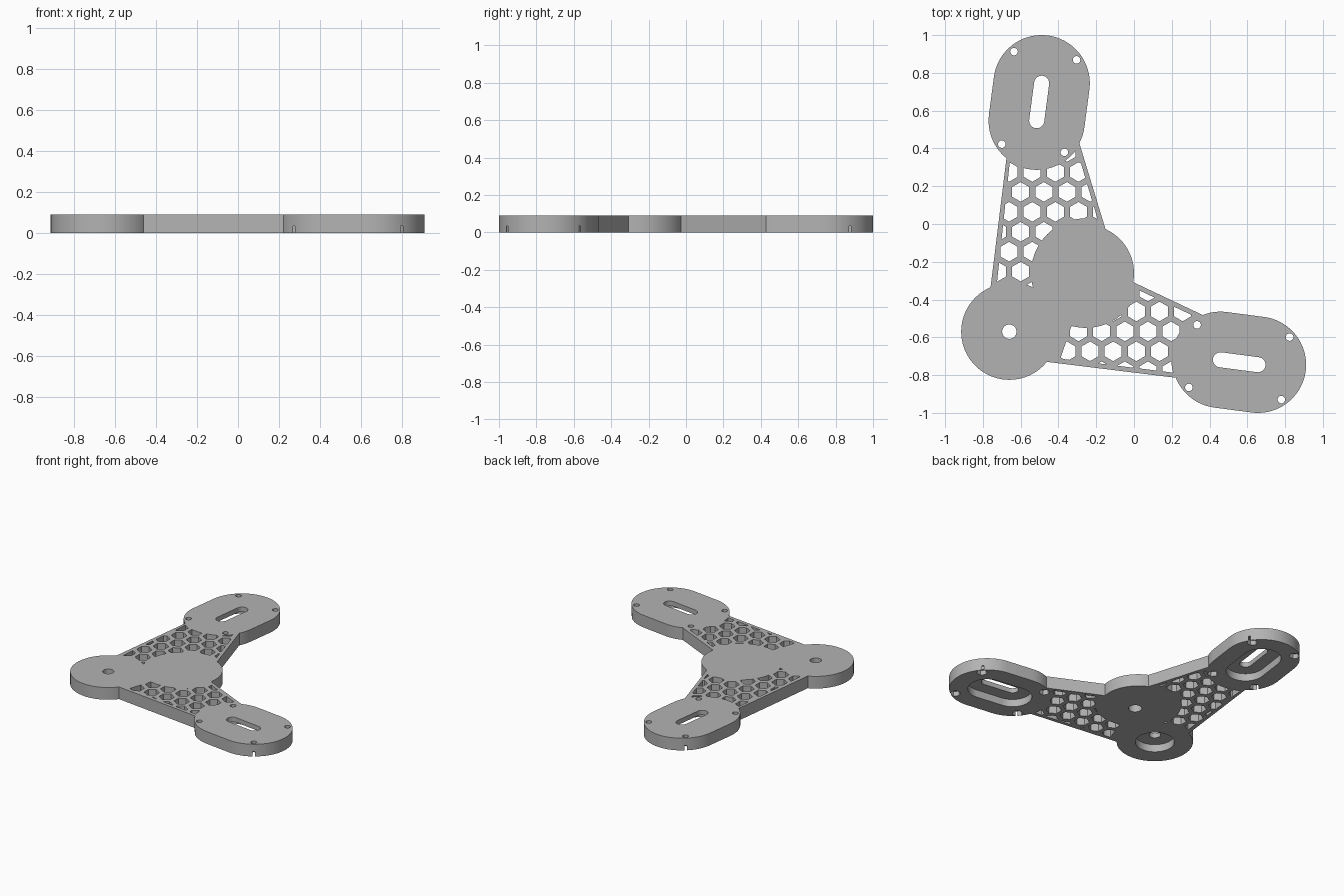
import bpy, bmesh, math
from mathutils import Vector

cube = bpy.data.objects.get("Cube")
if cube:
    bpy.data.objects.remove(cube, do_unlink=True)

T = 0.09                                  # plate thickness
R = 0.255                                 # radius of the rounded pads
TILT = math.radians(7.5)
PIVOT, HUB = Vector((-0.66, -0.57)), Vector((-0.255, -0.26))
# each pad: centre and long direction
PADS = [(Vector((-0.502, 0.646)), Vector((math.sin(TILT), math.cos(TILT)))),
        (Vector((0.557, -0.732)), Vector((math.cos(TILT), -math.sin(TILT))))]


def prisms(name, outlines, z0, z1):
    """One object holding an upright prism for each outline."""
    bm = bmesh.new()
    for pts in outlines:
        face = bm.faces.new([bm.verts.new((p[0], p[1], z0)) for p in pts])
        ext = bmesh.ops.extrude_face_region(bm, geom=[face])
        top = [v for v in ext["geom"] if isinstance(v, bmesh.types.BMVert)]
        bmesh.ops.translate(bm, verts=top, vec=(0, 0, z1 - z0))
    bmesh.ops.recalc_face_normals(bm, faces=bm.faces[:])
    mesh = bpy.data.meshes.new(name)
    bm.to_mesh(mesh)
    bm.free()
    obj = bpy.data.objects.new(name, mesh)
    bpy.context.collection.objects.link(obj)
    return obj


def disc(c, r, n=72, turn=0.0):
    return [(c[0] + r * math.cos(turn + 2 * math.pi * i / n),
             c[1] + r * math.sin(turn + 2 * math.pi * i / n)) for i in range(n)]


def capsule(c, u, r, half=0.1, n=36):
    a0 = math.atan2(u.y, u.x) - math.pi / 2
    pts = []
    for k, sign in enumerate((1, -1)):
        end = c + u * half * sign
        for i in range(n + 1):
            a = a0 + math.pi * (k + i / n)
            pts.append((end.x + r * math.cos(a), end.y + r * math.sin(a)))
    return pts


def combine(target, other, op):
    """Apply a boolean and remove the helper."""
    mod = target.modifiers.new("bool", "BOOLEAN")
    mod.operation, mod.solver, mod.object = op, "EXACT", other
    dg = bpy.context.evaluated_depsgraph_get()
    mesh = bpy.data.meshes.new_from_object(target.evaluated_get(dg))
    target.modifiers.clear()
    target.data = mesh
    bpy.data.objects.remove(other, do_unlink=True)


def cut(target, outlines, z0, z1, op="DIFFERENCE"):
    combine(target, prisms("cutter", outlines, z0, z1), op)


# Two tapering arms joined at the pivot
plate = prisms("mounting_plate", [[
    (-0.76, -0.34), (-0.675, 0.35), (-0.6, 0.5), (-0.35, 0.5), (-0.29, 0.43),
    (-0.15, -0.03), (-0.2, -0.2), (0.0, -0.31), (0.36, -0.48), (0.4, -0.7),
    (0.23, -0.815), (-0.46, -0.73), PIVOT]], 0, T)

# Honeycomb openings, limited to the inside of the arms
cells = []
for row in range(-10, 4):
    for col in range(-2, 10):
        c = (-0.6 + 0.1225 * (col + 0.5 * (row % 2)), 0.17 + 0.1055 * row)
        cells.append(disc(c, 0.052, 6, math.pi / 6))
honeycomb = prisms("honeycomb", cells, -0.05, T + 0.05)
cut(honeycomb, [
    [(-0.735, -0.4), (-0.65, 0.4), (-0.31, 0.42), (-0.174, -0.037), (-0.35, -0.3)],
    [(-0.39, -0.713), (0.233, -0.79), (0.35, -0.503), (-0.011, -0.333), (-0.3, -0.45)]],
    -0.1, T + 0.1, "INTERSECT")
for keep in [disc(PIVOT, 0.265), disc(HUB, 0.29)] + [capsule(c, u, 0.26) for c, u in PADS]:
    cut(honeycomb, [keep], -0.15, T + 0.15)
combine(plate, honeycomb, "DIFFERENCE")

# Solid pivot, hub and slotted pads
for shape in [disc(PIVOT, R), disc(HUB, R)] + [capsule(c, u, R) for c, u in PADS]:
    cut(plate, [shape], 0, T, "UNION")

# Recesses in the underside, with the openings through them
cut(plate, [disc(PIVOT, 0.13)] + [capsule(c, u, 0.13) for c, u in PADS], -0.1, 0.055)
cut(plate, [disc(PIVOT, 0.038, 32)] + [capsule(c, u, 0.04, n=16) for c, u in PADS],
    -0.1, T + 0.1)
cut(plate, [disc((-0.27, -0.31), 0.045, 32)], -0.1, 0.06)

# Screw holes and nut pockets at the pad corners
screws = []
for c, u in PADS:
    side = Vector((u.y, -u.x))
    screws += [c + u * 0.247 * i + side * 0.167 * j for i in (-1, 1) for j in (-1, 1)]
cut(plate, [disc(s, 0.02, 24) for s in screws], -0.1, T + 0.1)
cut(plate, [disc(s, 0.037, 6, TILT) for s in screws], -0.1, 0.035)

# Grey plastic
grey = bpy.data.materials.new("grey_plastic")
grey.use_nodes = True
colour = (0.45, 0.45, 0.45, 1)
grey.diffuse_color = colour
bsdf = next(n for n in grey.node_tree.nodes if n.type == "BSDF_PRINCIPLED")
bsdf.inputs["Base Color"].default_value = colour
plate.data.materials.clear()
plate.data.materials.append(grey)
for p in plate.data.polygons:
    p.material_index = 0

bpy.ops.object.select_all(action="DESELECT")
plate.select_set(True)
bpy.context.view_layer.objects.active = plate
bpy.ops.object.shade_smooth_by_angle(angle=math.radians(30))
